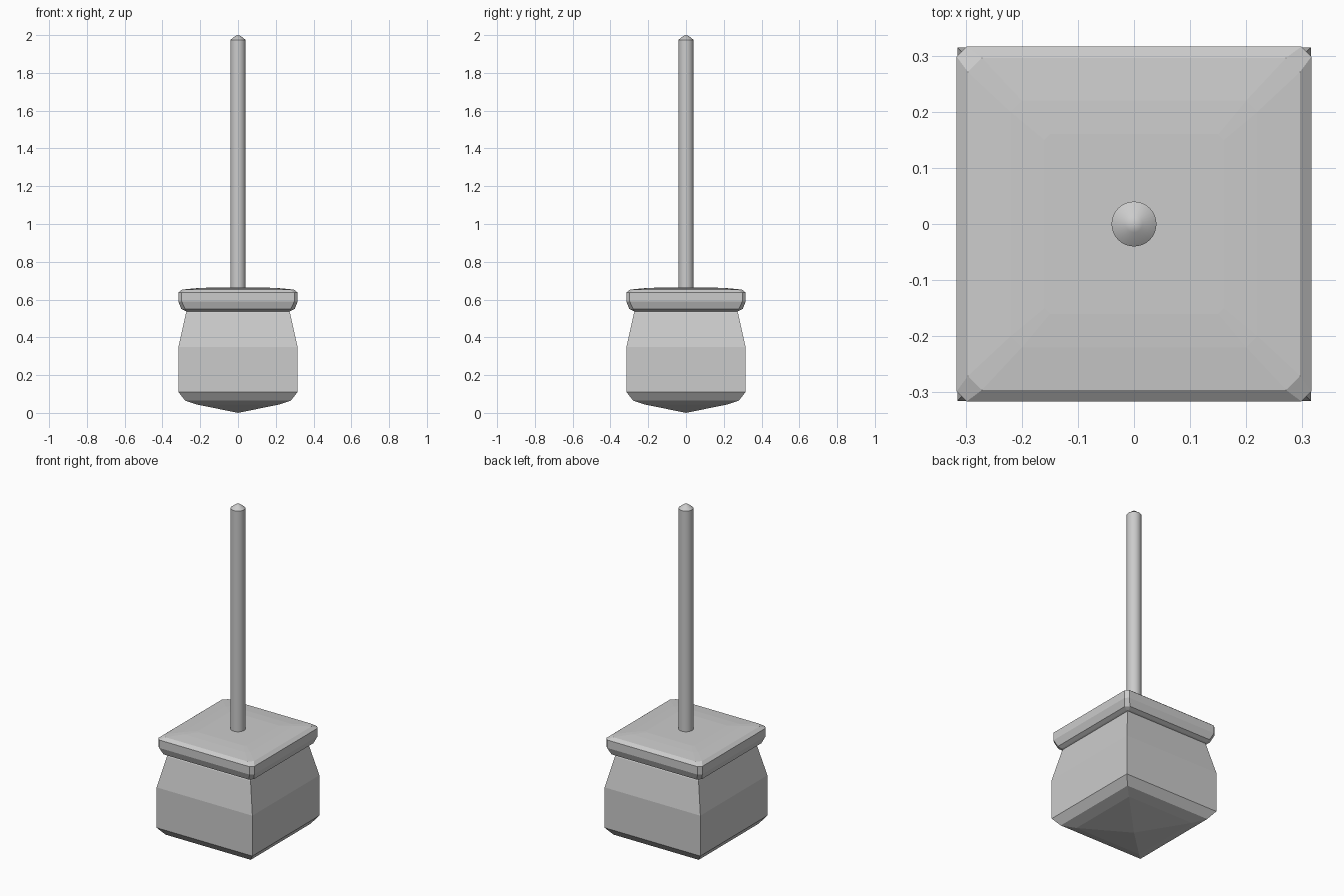
import bpy, bmesh, math

if "Cube" in bpy.data.objects:
    bpy.data.objects.remove(bpy.data.objects["Cube"])


def loft(name, rings, smooth=False):
    """Skin a stack of rings; a one-point ring makes a pointed end."""
    bm = bmesh.new()
    prev = None
    for pts in rings:
        cur = [bm.verts.new(p) for p in pts]
        if prev:
            n = max(len(prev), len(cur))
            for i in range(n):
                j = (i + 1) % n
                if len(prev) == 1:
                    bm.faces.new((prev[0], cur[j], cur[i]))
                elif len(cur) == 1:
                    bm.faces.new((prev[i], prev[j], cur[0]))
                else:
                    bm.faces.new((prev[i], prev[j], cur[j], cur[i]))
        elif len(cur) > 1:
            bm.faces.new(cur[::-1])
        prev = cur
    if len(prev) > 1:
        bm.faces.new(prev)
    bmesh.ops.recalc_face_normals(bm, faces=bm.faces)
    mesh = bpy.data.meshes.new(name)
    bm.to_mesh(mesh)
    bm.free()
    obj = bpy.data.objects.new(name, mesh)
    bpy.context.collection.objects.link(obj)
    if smooth:
        bpy.ops.object.select_all(action='DESELECT')
        obj.select_set(True)
        bpy.context.view_layer.objects.active = obj
        bpy.ops.object.shade_smooth_by_angle(angle=math.radians(30))
    return obj


def square(h, z, c=0.0):
    """Square ring of half width h, with corners cut by c."""
    if h == 0:
        return [(0, 0, z)]
    if c == 0:
        return [(h, -h, z), (h, h, z), (-h, h, z), (-h, -h, z)]
    k = h - c
    return [(h, -k, z), (h, k, z), (k, h, z), (-k, h, z),
            (-h, k, z), (-h, -k, z), (-k, -h, z), (k, -h, z)]


def circle(r, z, n=32):
    if r == 0:
        return [(0, 0, z)]
    return [(r * math.cos(2 * math.pi * i / n), r * math.sin(2 * math.pi * i / n), z)
            for i in range(n)]


# Square pot with a shallow pyramid underside and tapered shoulder
loft("pot_body", [square(h, z) for h, z in [
    (0, 0.0), (0.22, 0.045), (0.28, 0.065), (0.315, 0.11),
    (0.315, 0.35), (0.275, 0.53), (0.26, 0.56)]])

# Overhanging rim lid with clipped corners
loft("lid", [square(h, z, c) for h, z, c in [
    (0.26, 0.533, 0.005), (0.28, 0.54, 0.01), (0.3, 0.55, 0.02),
    (0.316, 0.59, 0.018), (0.316, 0.637, 0.018), (0.296, 0.653, 0.025),
    (0.22, 0.66, 0.02), (0.16, 0.663, 0.01)]])

# Upright round rod with a blunt pointed tip
loft("rod", [circle(r, z) for r, z in [
    (0.04, 0.60), (0.04, 1.975), (0.015, 1.995), (0, 2.0)]], smooth=True)
